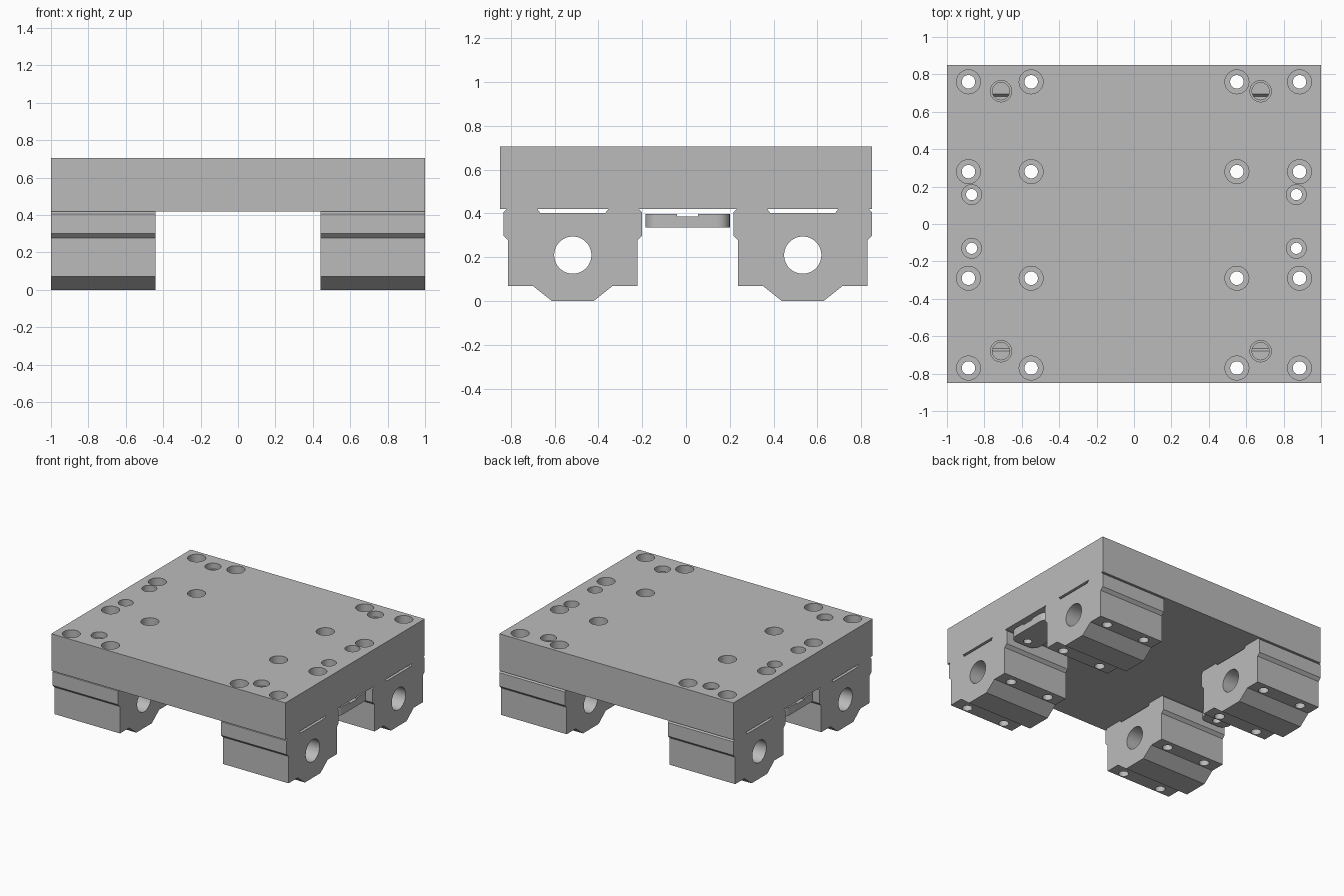
import bpy, bmesh, math
from mathutils import Matrix, Vector

if "Cube" in bpy.data.objects:
    bpy.data.objects.remove(bpy.data.objects["Cube"], do_unlink=True)

GREY = (0.5, 0.5, 0.5, 1.0)
metal = bpy.data.materials.new("machined_grey")
metal.use_nodes = True
metal.diffuse_color = GREY
metal.node_tree.nodes["Principled BSDF"].inputs["Base Color"].default_value = GREY

PLATE_BOTTOM, PLATE_TOP = 0.42, 0.705


def make_object(name, bm):
    bmesh.ops.recalc_face_normals(bm, faces=bm.faces)
    mesh = bpy.data.meshes.new(name)
    bm.to_mesh(mesh)
    bm.free()
    mesh.materials.append(metal)
    obj = bpy.data.objects.new(name, mesh)
    bpy.context.collection.objects.link(obj)
    return obj


def extrude(bm, points, direction):
    """Solid prism from a planar outline."""
    face = bm.faces.new([bm.verts.new(p) for p in points])
    new = bmesh.ops.extrude_face_region(bm, geom=[face])["geom"]
    verts = [v for v in new if isinstance(v, bmesh.types.BMVert)]
    bmesh.ops.translate(bm, verts=verts, vec=direction)


def lathe(bm, profile, x, y, sides=32):
    """Closed vertical solid of revolution from (radius, height) pairs."""
    rings = []
    for r, z in profile:
        angles = [2 * math.pi * i / sides for i in range(sides)]
        rings.append([bm.verts.new((x + r * math.cos(a), y + r * math.sin(a), z))
                      for a in angles])
    for low, high in zip(rings, rings[1:]):
        for i in range(sides):
            j = (i + 1) % sides
            bm.faces.new((low[i], low[j], high[j], high[i]))
    bm.faces.new(rings[0])
    bm.faces.new(rings[-1])


def cut(obj, bm):
    """Subtract a cutter mesh and keep the plain result."""
    cutter = make_object(obj.name + "_cutter", bm)
    cutter.hide_render = True
    mod = obj.modifiers.new("holes", 'BOOLEAN')
    mod.operation, mod.solver, mod.object = 'DIFFERENCE', 'EXACT', cutter
    graph = bpy.context.evaluated_depsgraph_get()
    mesh = bpy.data.meshes.new_from_object(obj.evaluated_get(graph))
    obj.modifiers.clear()
    obj.data = mesh
    bpy.data.objects.remove(cutter, do_unlink=True)


def finish(obj):
    bpy.ops.object.select_all(action='DESELECT')
    obj.select_set(True)
    bpy.context.view_layer.objects.active = obj
    bpy.ops.object.shade_smooth_by_angle(angle=math.radians(25))


BOLT_X = (0.55, 0.885)
BOLT_Y = (-0.77, -0.29, 0.28, 0.76)
CLAMP_X, CLAMP_Y = 0.868, (-0.13, 0.157)

# Carriage plate
bm = bmesh.new()
extrude(bm, [(-1, -0.85, PLATE_BOTTOM), (1, -0.85, PLATE_BOTTOM),
             (1, 0.85, PLATE_BOTTOM), (-1, 0.85, PLATE_BOTTOM)],
        (0, 0, PLATE_TOP - PLATE_BOTTOM))
plate = make_object("carriage_plate", bm)

# Counterbored bolt holes, clamp holes and countersunk access holes
bm = bmesh.new()
for side in (-1, 1):
    for y in BOLT_Y:
        for x in BOLT_X:
            lathe(bm, [(0.036, 0.3), (0.036, 0.55), (0.064, 0.55), (0.064, 0.8)],
                  side * x, y)
    for y in CLAMP_Y:
        lathe(bm, [(0.03, 0.3), (0.03, 0.57), (0.053, 0.57), (0.053, 0.8)],
              side * CLAMP_X, y)
    for y in (-0.68, 0.71):
        lathe(bm, [(0.046, 0.3), (0.046, 0.66), (0.057, 0.66), (0.057, 0.8)],
              side * 0.694 - 0.017, y)
cut(plate, bm)
finish(plate)

# Bearing blocks: half outline as (offset from centre, height), mirrored
HALF = [(0.095, 0), (0.183, 0.07), (0.295, 0.07), (0.295, 0.278), (0.317, 0.3),
        (0.317, 0.405), (0.302, 0.42), (0.162, 0.42), (0.148, 0.402)]
OUTLINE = HALF + [(-w, z) for w, z in reversed(HALF)]
for side, side_name in ((-1, "right"), (1, "left")):
    for cy, end_name in ((-0.517, "front"), (0.533, "back")):
        bm = bmesh.new()
        extrude(bm, [(side * 0.44, cy + w, z) for w, z in OUTLINE],
                (side * 0.56, 0, 0))
        block = make_object(f"{end_name}_{side_name}_bearing_block", bm)

        # Shaft bore and bolt holes
        bm = bmesh.new()
        bore = Matrix.Translation((side * 0.72, cy, 0.21)) @ Matrix.Rotation(
            math.pi / 2, 4, 'Y')
        bmesh.ops.create_cone(bm, cap_ends=True, segments=48, radius1=0.085,
                              radius2=0.085, depth=0.8, matrix=bore)
        for y in BOLT_Y:
            if y * cy > 0:
                for x in BOLT_X:
                    lathe(bm, [(0.036, -0.1), (0.036, 0.5)], side * x, y)
        cut(block, bm)
        finish(block)

# Belt clamps: rounded bars with a shallow top groove
for side, side_name in ((-1, "right"), (1, "left")):
    centre = Vector((side * CLAMP_X, 0.007, 0.335))
    hx, hy, r = 0.115, 0.193, 0.06
    points = []
    for i, (sx, sy) in enumerate(((1, 1), (-1, 1), (-1, -1), (1, -1))):
        for step in range(7):
            a = math.pi / 2 * (i + step / 6)
            points.append(centre + Vector((sx * (hx - r) + r * math.cos(a),
                                           sy * (hy - r) + r * math.sin(a), 0)))
    bm = bmesh.new()
    extrude(bm, points, (0, 0, 0.063))
    clamp = make_object(side_name + "_belt_clamp", bm)

    bm = bmesh.new()
    for y in CLAMP_Y:
        lathe(bm, [(0.03, 0.2), (0.03, 0.5)], side * CLAMP_X, y)
    groove = Matrix.Translation((side * CLAMP_X, 0.007, 0.437)) @ Matrix.Diagonal(
        (0.4, 0.096, 0.1, 1))
    bmesh.ops.create_cube(bm, size=1, matrix=groove)
    cut(clamp, bm)
    finish(clamp)
